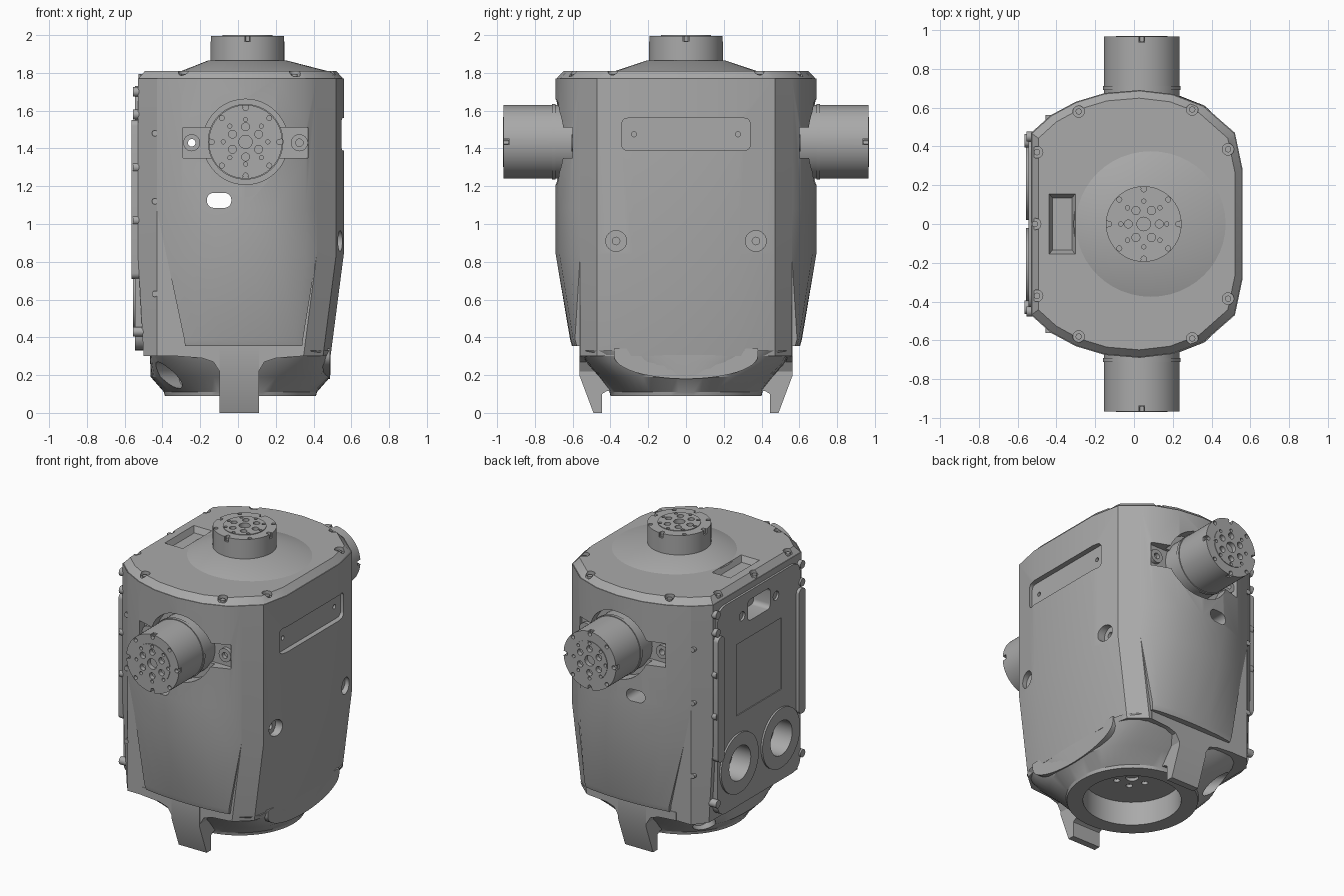
import bpy, bmesh, math

cube = bpy.data.objects.get("Cube")
if cube:
    bpy.data.objects.remove(cube)

grey = bpy.data.materials.new("mid_grey")
grey.use_nodes = True
grey.diffuse_color = (0.4, 0.4, 0.4, 1)
grey.node_tree.nodes["Principled BSDF"].inputs["Base Color"].default_value = (0.4, 0.4, 0.4, 1)


def finish(mesh):
    mesh.shade_smooth()
    mesh.set_sharp_from_angle(angle=math.radians(28))


def loft(name, sections):
    """Closed solid through rings with equal point counts."""
    bm = bmesh.new()
    rings = [[bm.verts.new(p) for p in ring] for ring in sections]
    n = len(rings[0])
    for a, b in zip(rings, rings[1:]):
        for i in range(n):
            j = (i + 1) % n
            bm.faces.new((a[i], a[j], b[j], b[i]))
    bm.faces.new(rings[0])
    bm.faces.new(rings[-1])
    bmesh.ops.recalc_face_normals(bm, faces=bm.faces)
    mesh = bpy.data.meshes.new(name)
    bm.to_mesh(mesh)
    bm.free()
    mesh.materials.append(grey)
    finish(mesh)
    ob = bpy.data.objects.new(name, mesh)
    bpy.context.scene.collection.objects.link(ob)
    return ob


def ring(pts, axis, w):
    if axis == "x":
        return [(w, u, v) for u, v in pts]
    if axis == "y":
        return [(u, w, v) for u, v in pts]
    return [(u, v, w) for u, v in pts]


def prism(name, pts, axis, lo, hi):
    return loft(name, [ring(pts, axis, lo), ring(pts, axis, hi)])


def circle(u, v, r, n=32):
    return [(u + r * math.cos(math.tau * i / n), v + r * math.sin(math.tau * i / n)) for i in range(n)]


def rounded(u, v, w, h, r=0.0, n=5):
    """Rectangle centred on u, v with rounded corners."""
    if r == 0:
        return [(u + a * w / 2, v + b * h / 2) for a, b in ((1, 1), (-1, 1), (-1, -1), (1, -1))]
    pts = []
    for k, (a, b) in enumerate(((1, 1), (-1, 1), (-1, -1), (1, -1))):
        for i in range(n + 1):
            t = math.pi / 2 * (k + i / n)
            pts.append((u + a * (w / 2 - r) + r * math.cos(t), v + b * (h / 2 - r) + r * math.sin(t)))
    return pts


def cut(targets, cutters):
    """Subtract all cutters from each target, then drop the cutters."""
    group = bpy.data.collections.new("cutters")
    bpy.context.scene.collection.children.link(group)
    for c in cutters:
        c.hide_render = True
        group.objects.link(c)
    for ob in targets:
        mod = ob.modifiers.new("cut", "BOOLEAN")
        mod.operand_type = "COLLECTION"
        mod.collection = group
        mod.solver = "EXACT"
        bpy.context.view_layer.update()
        mesh = bpy.data.meshes.new_from_object(ob.evaluated_get(bpy.context.evaluated_depsgraph_get()))
        ob.modifiers.clear()
        ob.data = mesh
        finish(mesh)
    for c in cutters:
        bpy.data.objects.remove(c)
    bpy.data.collections.remove(group)


# Outline of the housing, +y half from +x round to -x
arc = [(.417, .56), (.36, .61), (.2, .67), (.03, .69), (-.15, .675), (-.3, .63), (-.43, .56)]
corner = [(.56, .28), (.52, .47)]


def mirrored(half):
    return half + [(x, -y) for x, y in reversed(half)]


full = mirrored(corner + arc + [(-.53, .47)])
clipped = mirrored(corner + [arc[0], arc[-1], (-.53, .47)])
foot = [(x - .07 if x > .4 else x + .03 if x < -.5 else x, y) for x, y in clipped]
core = loft("housing_core", [ring(foot, "z", .3), ring(clipped, "z", .84), ring(clipped, "z", 1.77)])

# Bulged front and rear panels tapering toward the bottom
panels = []
for s, side in ((-1, "front"), (1, "rear")):
    def section(z, lo, hi, edge, bulge):
        pts = [(lo + (x + .43) * (hi - lo) / .847, edge + (y - .56) * bulge) for x, y in arc]
        pts += [(lo + .02, .45), (hi - .02, .45)]
        return [(x, s * y, z) for x, y in pts]
    panels.append(loft(side + "_panel", [
        section(.355, -.28, .34, .578, .2), section(.39, -.285, .344, .588, .2),
        section(.84, -.38, .417, .56, 1),
        section(1.08, -.43, .417, .56, 1), section(1.77, -.43, .417, .56, 1)]))

# Openings in the housing
through = [prism("c", rounded(-.1, 1.125, .13, .08, .038), "y", -.9, .9),
           prism("c", circle(-.245, 1.43, .02, 16), "y", -.9, .9)]
recess = []
for s in (-1, 1):
    recess.append(prism("c", circle(.04, 1.435, .226, 48), "y", s * .6, s * .8))
    recess.append(prism("c", rounded(.04, 1.43, .66, .16), "y", s * .58, s * .8))
cut(panels, through + recess)

holes = [prism("c", rounded(-.1, 1.125, .13, .08, .038), "y", -.9, .9),
         prism("c", circle(-.245, 1.43, .02, 16), "y", -.9, .9),
         prism("c", rounded(0, 1.475, .68, .17, .03), "x", .525, .7),
         prism("c", circle(.015, 0, .29, 48), "z", .2, .36)]
for s in (-1, 1):
    holes.append(prism("c", circle(s * .37, .91, .055), "x", .5, .7))
    holes.append(prism("c", circle(s * .37, .91, .02, 16), "x", .4, .7))
    holes.append(prism("c", circle(s * .22, .62, .115), "x", -.42, -.7))
    holes.append(prism("c", circle(s * .275, 1.475, .014, 12), "x", .48, .6))
holes.append(prism("c", rounded(0, 1.6, .24, .14, .03), "x", -.42, -.7))
cut([core], holes)

# Top cap with chamfered rim, screw pockets and a slot
cap = loft("top_cap", [ring(full, "z", 1.765),
                       ring([(x * .93, y * .94) for x, y in full], "z", 1.81)])
spots = [(-.51, 0)] + [(x, s * y) for s in (-1, 1) for x, y in ((.3, .59), (.485, .385), (-.285, .58), (-.5, .37))]
cut([cap], [prism("c", circle(x, y, .03, 20), "z", 1.782, 1.9) for x, y in spots]
    + [loft("c", [ring(rounded(-.37, 0, .1, .27), "z", 1.772), ring(rounded(-.37, 0, .144, .32), "z", 1.82)])])
for x, y in spots:
    prism("cap_screw", circle(x, y, .016, 16), "z", 1.77, 1.795)
loft("neck_mound", [ring([(.09 + (x - .09) * 1.03, y) for x, y in circle(.09, 0, .39, 48)], "z", 1.805),
                    ring(circle(.05, 0, .21, 48), "z", 1.865)])


# Cylindrical joints with bolt patterns on the end face
def hub(name, axis, u, v, lo, hi, turn):
    s = 1 if hi > lo else -1
    ob = prism(name, circle(u, v, .195, 64), axis, lo, hi - s * .004)
    tools = [prism("c", circle(u, v, .035, 20), axis, hi - s * .03, hi + s * .02)]
    for count, dist, r in ((6, .08, .021), (8, .118, .011), (8, .178, .013)):
        for i in range(count):
            t = math.tau * i / count + turn
            tools.append(prism("c", circle(u + dist * math.cos(t), v + dist * math.sin(t), r, 14),
                               axis, hi - s * .03, hi + s * .02))
    for a, b in ((.2, 0), (-.2, 0), (0, .2), (0, -.2)):
        tools.append(prism("c", rounded(u + a, v + b, .03, .03), axis, hi - s * .035, hi + s * .02))
    plate = prism(name + "_plate", circle(u, v, .132, 48), axis, hi - s * .02, hi)
    cut([ob, plate], tools)


hub("neck_joint", "z", .05, 0, 1.8, 2, 0)
for s, side in ((-1, "front"), (1, "rear")):
    hub(side + "_joint", "y", .04, 1.435, s * .55, s * .97, math.pi / 2)
    prism(side + "_joint_collar", circle(.04, 1.435, .2, 64), "y", s * .69, s * .71)
    for x in (-.245, .325):
        ear = prism(side + "_joint_ear", circle(x, 1.43, .045, 24), "y", s * .57, s * .605)
        cut([ear], [prism("c", circle(x, 1.43, .02, 16), "y", s * .5, s * .7)])
    for z in (.63, 1.12, 1.48):
        prism("edge_screw", circle(-.44, z, .016, 16), "y", s * .5, s * .561)

# Service plate on the -x side, with bosses, pocket and rails
plate = prism("service_plate", rounded(0, 1.03, .88, 1.4, .08), "x", -.5, -.544)
bosses = [prism("port_boss", circle(s * .22, .62, .2, 40), "x", -.5, -.556) for s in (-1, 1)]
tools = [prism("c", circle(s * .22, .62, .115), "x", -.42, -.7) for s in (-1, 1)]
tools += [prism("c", circle(s * .18, 1.59, .03, 20), "x", -.52, -.6) for s in (-1, 1)]
tools += [prism("c", rounded(0, 1.6, .24, .14, .03), "x", -.42, -.7),
          prism("c", rounded(0, 1.18, .48, .48), "x", -.538, -.6)]
cut([plate] + bosses, tools)
for s in (-1, 1):
    prism("side_rail", rounded(s * .43, 1.13, .07, .84, .03), "x", -.5, -.565)
    for z in (.43, 1.02, 1.3, 1.58, 1.7):
        prism("plate_screw", circle(s * .45, z, .026, 16), "x", -.5, -.555)


# Rounded base blending into a ring at the bottom
def squircle(a, b, n, z):
    pts = []
    for i in range(64):
        t = math.tau * i / 64
        c, d = math.cos(t), math.sin(t)
        k = (abs(c) ** n + abs(d) ** n) ** (-1 / n)
        pts.append((.013 + a * k * c, b * k * d, z))
    return pts


base = loft("base", [squircle(.4, .4, 2, .09), squircle(.405, .405, 2, .11), squircle(.475, .46, 2.6, .19),
                     squircle(.478, .53, 4, .27), squircle(.478, .555, 6, .33)])
tools = [prism("c", circle(.015, 0, .3, 48), "z", 0, .27)]
for s in (-1, 1):
    port = prism("c", circle(0, .2, .07, 24), "y", .36, .8)
    port.rotation_euler.z = math.radians(90 - s * 45) + (0 if s < 0 else math.pi / 2 - math.pi / 2)
    port.rotation_euler.z = math.radians(48 if s > 0 else 132)
    tools.append(port)
cut([base], tools)
disc = prism("base_inner_disc", circle(.015, 0, .3, 48), "z", .25, .3)
cut([disc], [prism("c", circle(.015 + x, y, .02, 14), "z", .2, .28) for x, y in circle(0, 0, .1, 6)]
    + [prism("c", circle(.015, 0, .04, 20), "z", .2, .29)])

# Curved skirt under the +x wall
skirt = [(.38 * math.cos(math.pi * i / 24), .3 - .12 * math.sin(math.pi * i / 24)) for i in range(25)]
prism("side_skirt", skirt + [(-.38, .34), (.38, .34)], "x", .42, .488)

# Hooked feet front and rear, with flared roots
hook = [(.38, .35), (.565, .35), (.565, .2), (.49, 0), (.445, 0), (.445, .1), (.42, .115), (.38, .12)]
for s, side in ((-1, "front"), (1, "rear")):
    prism(side + "_foot", [(s * y, z) for y, z in hook], "x", -.098, .11)
    flare = [(-.32, .355), (.33, .355), (.33, .3), (.2, .29), (.14, .27), (.11, .22),
             (-.098, .22), (-.13, .27), (-.19, .29), (-.32, .3)]
    prism(side + "_foot_root", flare, "y", s * .4, s * .563)
